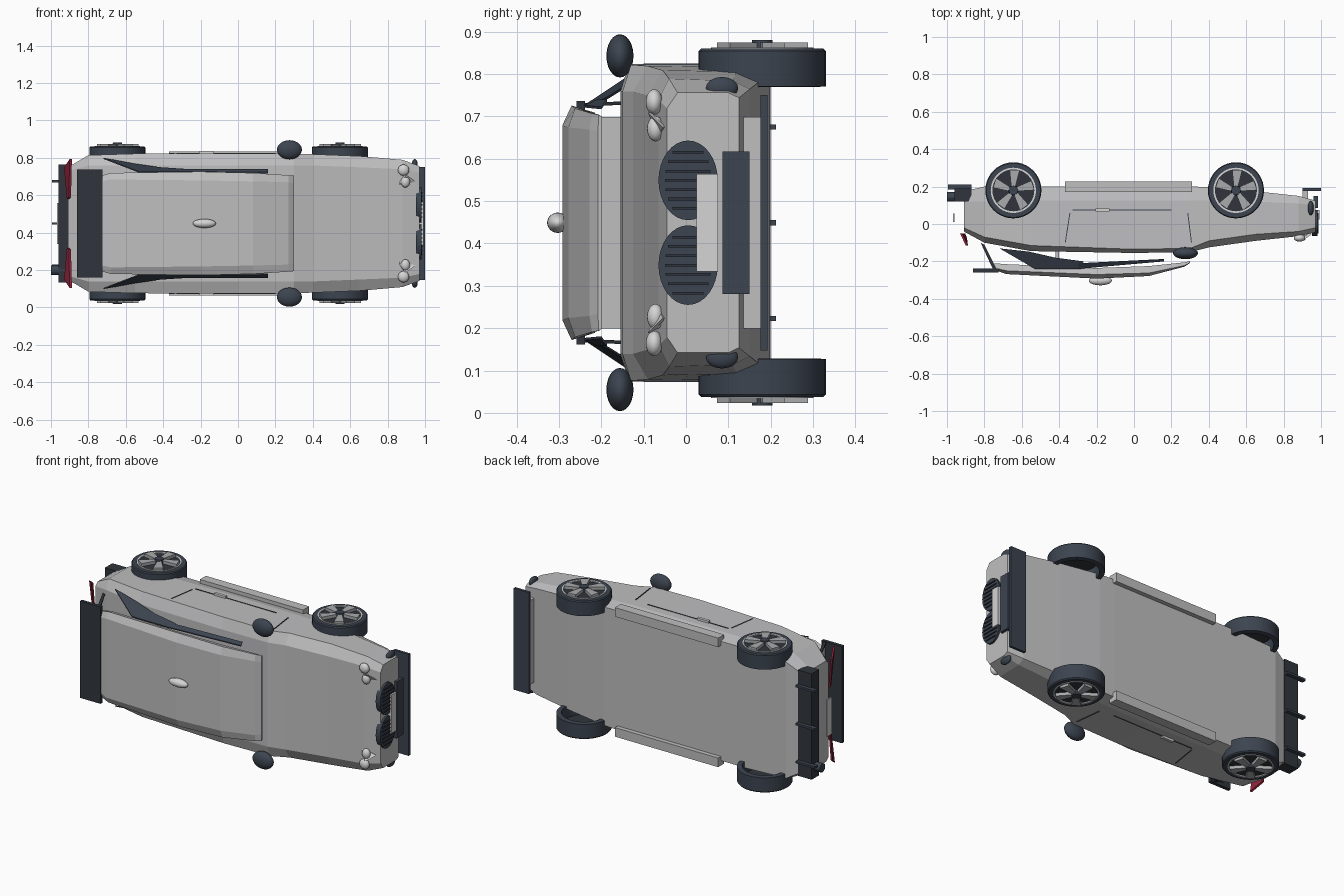
import bpy, bmesh, math
from mathutils import Matrix, Vector

if "Cube" in bpy.data.objects:
    bpy.data.objects.remove(bpy.data.objects["Cube"])

ZC = 0.449  # middle of the car's width, the car lies on its side


def mat(name, rgb):
    m = bpy.data.materials.new(name)
    m.diffuse_color = (*rgb, 1)
    m.use_nodes = True
    m.node_tree.nodes["Principled BSDF"].inputs["Base Color"].default_value = m.diffuse_color
    return m


GREY = mat("body grey", (0.52, 0.52, 0.53))
PALE = mat("pale trim", (0.66, 0.66, 0.66))
DARK = mat("dark slate", (0.045, 0.058, 0.08))
BLACK = mat("charcoal", (0.03, 0.036, 0.045))
RED = mat("lamp red", (0.25, 0.015, 0.04))
RIM = mat("rim grey", (0.40, 0.41, 0.42))


def finish(name, bm, m, smooth=False):
    bmesh.ops.recalc_face_normals(bm, faces=bm.faces)
    me = bpy.data.meshes.new(name)
    bm.to_mesh(me)
    bm.free()
    me.materials.append(m)
    ob = bpy.data.objects.new(name, me)
    bpy.context.collection.objects.link(ob)
    if smooth:
        for p in me.polygons:
            p.use_smooth = True
    return ob


def box(name, x, y, z, m):
    bm = bmesh.new()
    c = [(a + b) / 2 for a, b in (x, y, z)]
    s = [abs(b - a) for a, b in (x, y, z)]
    bmesh.ops.create_cube(bm, size=1, matrix=Matrix.Translation(c) @ Matrix.Diagonal((*s, 1)))
    return finish(name, bm, m)


def ball(name, c, r, m):
    bm = bmesh.new()
    bmesh.ops.create_uvsphere(bm, u_segments=20, v_segments=12, radius=1,
                              matrix=Matrix.Translation(c) @ Matrix.Diagonal((*r, 1)))
    return finish(name, bm, m, True)


def loft(name, sections, m):
    """Sections are (x, [(y, half width), ...]) listed from roof side to floor side."""
    bm = bmesh.new()
    rings = []
    for x, half in sections:
        pts = [(x, y, ZC + w) for y, w in half] + [(x, y, ZC - w) for y, w in reversed(half)]
        rings.append([bm.verts.new(p) for p in pts])
    n = len(rings[0])
    for a, b in zip(rings, rings[1:]):
        for i in range(n):
            j = (i + 1) % n
            bm.faces.new((a[i], a[j], b[j], b[i]))
    bm.faces.new(rings[0])
    bm.faces.new(rings[-1])
    return finish(name, bm, m)


def plate(name, pts, m, thick=(0, 0, 0.008)):
    """Thin solid from an outline pushed along a vector."""
    bm = bmesh.new()
    f = bm.faces.new([bm.verts.new(p) for p in pts])
    g = bmesh.ops.extrude_face_region(bm, geom=[f])["geom"]
    bmesh.ops.translate(bm, vec=thick, verts=[v for v in g if isinstance(v, bmesh.types.BMVert)])
    return finish(name, bm, m)


def turned(name, cx, cy, s, profile, m, seg=40):
    """Ring around the width axis; profile is a closed loop of (radius, offset from centre)."""
    bm = bmesh.new()
    rings = []
    for k in range(seg):
        a = 2 * math.pi * k / seg
        rings.append([bm.verts.new((cx + r * math.cos(a), cy + r * math.sin(a), ZC + s * w))
                      for r, w in profile])
    n = len(profile)
    for k in range(seg):
        a, b = rings[k], rings[(k + 1) % seg]
        for i in range(n):
            j = (i + 1) % n
            bm.faces.new((a[i], a[j], b[j], b[i]))
    ob = finish(name, bm, m, True)
    bpy.context.view_layer.objects.active = ob
    ob.select_set(True)
    bpy.ops.object.shade_smooth_by_angle(angle=math.radians(30))
    ob.select_set(False)
    return ob


# main body and roof
loft("body", [
    (-0.91, [(-0.04, .28), (-0.02, .30), (.12, .30), (.175, .28)]),
    (-0.80, [(-0.10, .31), (-0.07, .365), (.12, .365), (.20, .345)]),
    (-0.55, [(-0.145, .31), (-0.115, .373), (.125, .372), (.20, .355)]),
    (0.00, [(-0.155, .31), (-0.135, .375), (.125, .374), (.20, .355)]),
    (0.30, [(-0.15, .31), (-0.13, .373), (.125, .372), (.20, .355)]),
    (0.40, [(-0.125, .31), (-0.09, .37), (.125, .368), (.198, .352)]),
    (0.65, [(-0.09, .30), (-0.055, .36), (.12, .357), (.175, .335)]),
    (0.88, [(-0.065, .29), (-0.04, .34), (.11, .335), (.15, .315)]),
    (0.97, [(-0.045, .27), (-0.02, .307), (.10, .307), (.125, .295)])], GREY)
loft("roof", [
    (-0.75, [(-0.245, .22), (-0.235, .25), (-0.21, .245)]),
    (-0.68, [(-0.268, .235), (-0.25, .27), (-0.215, .26)]),
    (-0.20, [(-0.292, .23), (-0.27, .277), (-0.235, .265)]),
    (0.08, [(-0.278, .225), (-0.262, .27), (-0.225, .26)]),
    (0.27, [(-0.228, .22), (-0.222, .258), (-0.205, .255)]),
    (0.30, [(-0.208, .215), (-0.206, .255), (-0.198, .25)])], GREY)
box("rear_seat_panel", (-0.42, -0.40), (-0.23, -0.14), (ZC - .25, ZC + .25), GREY)
ball("roof_pod", (-0.18, -0.303, ZC), (.062, .025, .024), PALE)

# rear spoiler and bumper
box("spoiler", (-0.86, -0.725), (-0.258, -0.238), (ZC - .288, ZC + .288), BLACK)
box("rear_bumper", (-0.96, -0.87), (0.12, 0.19), (ZC - .315, ZC + .315), BLACK)
for dz in (-.226, 0, .226):
    box("bumper_fin", (-0.995, -0.87), (0.185, 0.212), (ZC + dz - .006, ZC + dz + .006), DARK)
box("rear_plate", (-0.967, -0.96), (0.01, 0.055), (ZC - .11, ZC + .11), PALE)
bm = bmesh.new()
bmesh.ops.create_cone(bm, cap_ends=True, segments=16, radius1=.026, radius2=.026, depth=.08,
                      matrix=Matrix.Translation((-0.96, 0.145, 0.198)) @ Matrix.Rotation(math.pi / 2, 4, 'Y'))
finish("exhaust_pipe", bm, DARK)

# nose
box("splitter", (0.90, 1.0), (0.176, 0.192), (ZC - .302, ZC + .302), DARK)
box("splitter_mount", (0.90, 0.93), (0.12, 0.178), (ZC - .25, ZC + .25), GREY)
box("lower_grille", (0.96, 0.985), (0.086, 0.15), (ZC - .168, ZC + .168), DARK)
box("front_plate", (0.97, 0.992), (0.025, 0.075), (ZC - .115, ZC + .115), PALE)
for s in (-1, 1):
    zc = ZC + s * .1
    bm = bmesh.new()
    bmesh.ops.create_cone(bm, cap_ends=True, segments=32, radius1=1, radius2=1, depth=.03,
                          matrix=Matrix.Translation((0.967, 0.005, zc)) @ Matrix.Diagonal((1, .07, .094, 1))
                          @ Matrix.Rotation(math.pi / 2, 4, 'Y'))
    finish("round_grille", bm, DARK)
    for k in range(-3, 4):
        h = .055 * math.sqrt(1 - (k / 4) ** 2)
        z = zc + k * .022
        box("grille_slat", (0.98, 0.987), (0.005 - h, 0.005 + h), (z - .003, z + .003), BLACK)

# parts on both sides
for s in (-1, 1):
    def P(x, y, w):
        return (x, y, ZC + s * w)

    def sidebox(name, x, y, w, m):
        box(name, x, y, (ZC + s * w[0], ZC + s * w[1]), m)

    # wheels
    for cx in (-0.645, 0.545):
        cy = 0.18
        turned("tyre", cx, cy, s, [(.122, .32), (.15, .322), (.15, .405), (.145, .411), (.12, .411)], DARK)
        turned("rim_ring", cx, cy, s, [(.112, .40), (.121, .40), (.121, .414), (.112, .414)], PALE)
        turned("wheel_disc", cx, cy, s, [(.001, .385), (.113, .385), (.113, .408), (.001, .408)], BLACK)
        turned("hub_cap", cx, cy, s, [(.001, .40), (.028, .40), (.024, .432), (.001, .432)], DARK, 20)
        for k in range(5):
            a = 2 * math.pi * k / 5 + math.pi / 10
            R = Matrix.Rotation(a, 3, 'Z')
            out = [R @ Vector(p) for p in ((.024, -.012, 0), (.108, -.034, 0), (.108, .02, 0), (.024, .012, 0))]
            plate("spoke", [Vector(P(cx, cy, .406)) + p for p in out], RIM, (0, 0, s * .02))

    # mirrors, skirts, handles and door seams
    ball("mirror", P(.275, -.156, .394), (.067, .032, .051), DARK)
    sidebox("side_skirt", (-.37, .31), (.17, .226), (.33, .384), GREY)
    sidebox("door_handle", (-.205, -.13), (.066, .083), (.36, .386), PALE)
    sidebox("door_seam_low", (-.33, .20), (.073, .077), (.37, .3765), DARK)
    for x0, x1 in ((-.37, -.345), (.305, .285)):
        plate("door_seam", [P(x0, -.10, .37), P(x0 + .005, -.10, .37), P(x1 + .005, .06, .37),
                            P(x1, .06, .37)], DARK, (0, 0, s * .006))

    # slanted window trim between body and roof
    plate("rear_window_trim", [P(-.72, -.13, .345), P(-.56, -.148, .315), P(-.42, -.18, .295),
                               P(-.27, -.20, .285), P(-.28, -.24, .272), P(-.53, -.24, .272)],
          DARK, (0, 0, s * .006))
    plate("window_strip", [P(-.30, -.21, .285), P(.16, -.187, .285), P(.16, -.20, .268),
                           P(-.30, -.24, .272)], DARK, (0, 0, s * .006))
    plate("spoiler_stay", [P(-.82, -.10, .28), P(-.80, -.11, .28), P(-.735, -.24, .275),
                           P(-.755, -.24, .275)], BLACK, (0, 0, s * .008))

    # lamps
    ball("headlight_outer", P(.885, -.075, .285), (.03, .02, .03), PALE)
    ball("headlight_inner", P(.895, -.072, .222), (.024, .02, .03), PALE)
    plate("headlight_blade", [P(.86, -.065, .20), P(.95, -.055, .225), P(.90, -.09, .26)], PALE,
          (-.01, .008, 0))
    ball("fog_light", P(.945, .085, .318), (.016, .038, .026), DARK)
    plate("tail_light", [P(-.90, -.115, .345), P(-.93, -.05, .30), P(-.915, -.05, .13),
                         P(-.905, -.075, .14)], RED, (.012, 0, 0))
